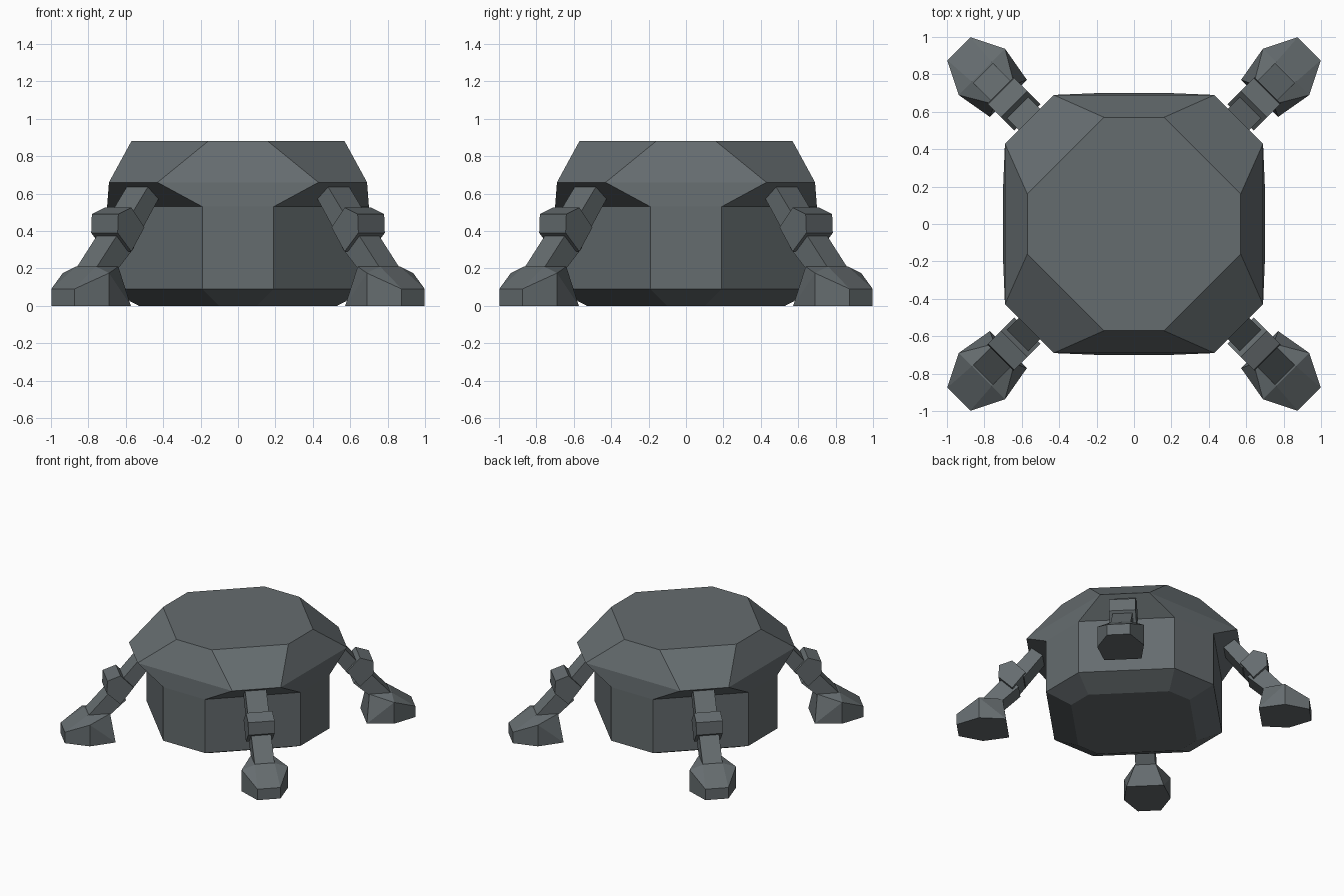
import bpy
import bmesh
from math import radians
from mathutils import Matrix

if "Cube" in bpy.data.objects:
    bpy.data.objects.remove(bpy.data.objects["Cube"])

grey = bpy.data.materials.new("slate grey")
grey.diffuse_color = (0.13, 0.15, 0.158, 1)
grey.use_nodes = True
grey.node_tree.nodes["Principled BSDF"].inputs["Base Color"].default_value = grey.diffuse_color


def finish(bm, name, angle=0):
    """Turn a bmesh into a flat-shaded object, rotated about the z axis."""
    bmesh.ops.recalc_face_normals(bm, faces=bm.faces[:])
    bm.transform(Matrix.Rotation(radians(angle), 4, 'Z'))
    mesh = bpy.data.meshes.new(name)
    bm.to_mesh(mesh)
    bm.free()
    mesh.materials.append(grey)
    obj = bpy.data.objects.new(name, mesh)
    bpy.context.collection.objects.link(obj)
    return obj


def octagon(a, b):
    return [(a, -b), (a, b), (b, a), (-b, a), (-a, b), (-a, -b), (-b, -a), (b, -a)]


def body():
    # half width, half length of the straight side, height
    rings = [(0.53, 0.10, 0), (0.70, 0.19, 0.09), (0.70, 0.19, 0.53),
             (0.69, 0.43, 0.66), (0.57, 0.16, 0.88)]
    bm = bmesh.new()
    loops = [[bm.verts.new((x, y, z)) for x, y in octagon(a, b)] for a, b, z in rings]
    for low, high in zip(loops, loops[1:]):
        for i in range(8):
            j = (i + 1) % 8
            bm.faces.new((low[i], low[j], high[j], high[i]))
    bm.faces.new(loops[0][::-1])
    bm.faces.new(loops[-1])
    finish(bm, "body")


def slab(name, profile, half, angle):
    """Side profile (distance out, height) given a width across the leg."""
    bm = bmesh.new()
    left = [bm.verts.new((d, -half, z)) for d, z in profile]
    right = [bm.verts.new((d, half, z)) for d, z in profile]
    n = len(profile)
    bm.faces.new(left)
    bm.faces.new(right[::-1])
    for i in range(n):
        j = (i + 1) % n
        bm.faces.new((left[i], right[i], right[j], left[j]))
    finish(bm, name, angle)


def foot(name, angle):
    # distance out, half width, height
    points = [(1.325, 0.087, 0), (1.15, 0.175, 0), (0.95, 0.14, 0),
              (1.325, 0.087, 0.09), (1.15, 0.175, 0.175),
              (1.15, 0.075, 0.21), (0.98, 0.075, 0.21)]
    bm = bmesh.new()
    for d, w, z in points:
        bm.verts.new((d, w, z))
        bm.verts.new((d, -w, z))
    bmesh.ops.convex_hull(bm, input=bm.verts[:])
    bmesh.ops.dissolve_limit(bm, angle_limit=radians(1),
                             verts=bm.verts[:], edges=bm.edges[:])
    finish(bm, name, angle)


body()
sides = {"front_right": -45, "back_right": 45, "back_left": 135, "front_left": 225}
for side, angle in sides.items():
    slab(side + "_upper_leg", [(0.72, 0.685), (0.655, 0.605), (0.82, 0.39), (0.91, 0.46)],
         0.08, angle)
    slab(side + "_knee", [(1.005, 0.49), (0.906, 0.525), (0.807, 0.42), (0.906, 0.29),
                          (1.01, 0.39)], 0.10, angle)
    slab(side + "_lower_leg", [(0.96, 0.41), (0.86, 0.31), (0.98, 0.20), (1.15, 0.20)],
         0.075, angle)
    foot(side + "_foot", angle)
